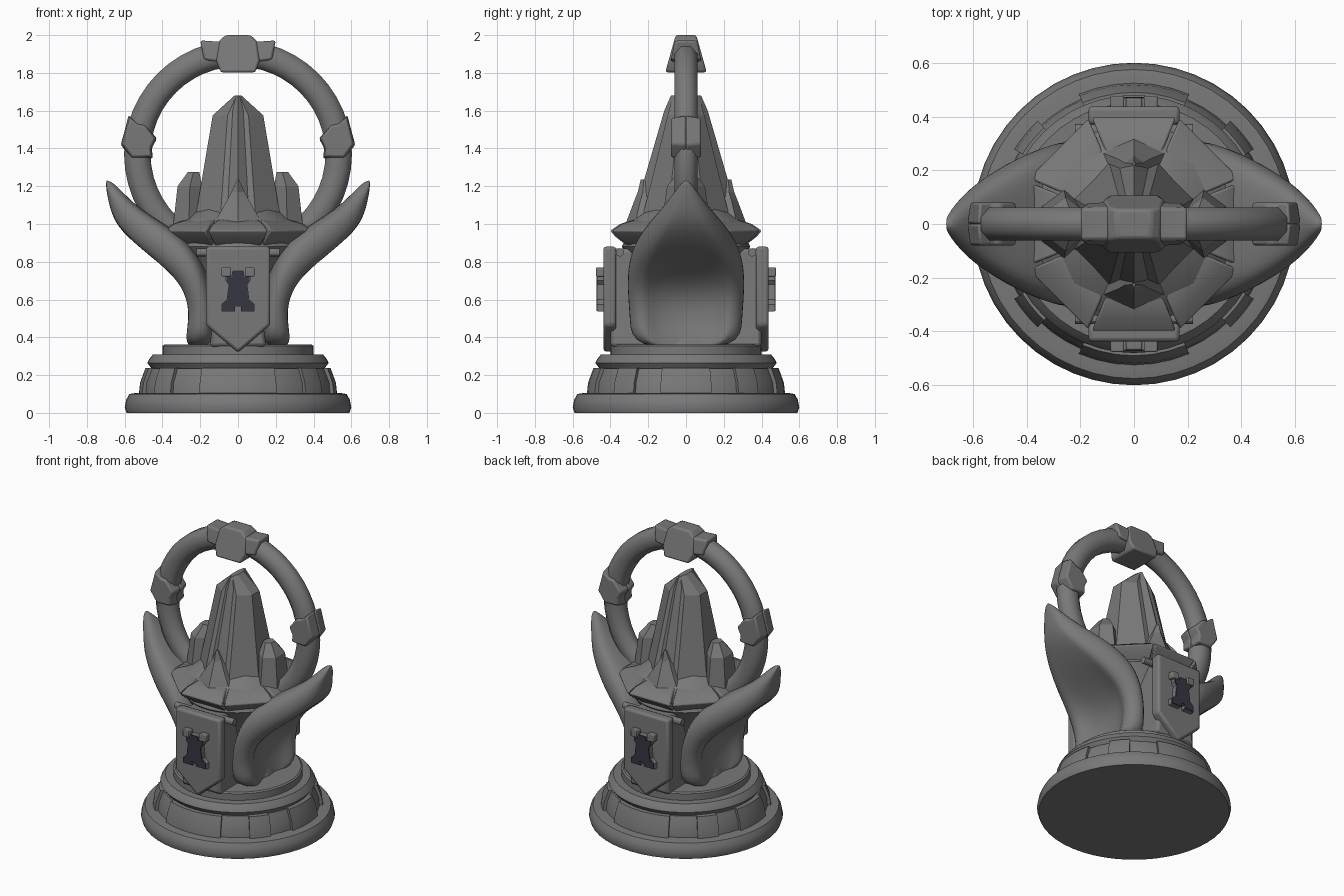
import bpy, bmesh, math
from mathutils import Vector, Matrix

if "Cube" in bpy.data.objects:
    bpy.data.objects.remove(bpy.data.objects["Cube"])


def material(name, rgb):
    m = bpy.data.materials.new(name)
    m.use_nodes = True
    m.diffuse_color = (*rgb, 1)
    node = next(n for n in m.node_tree.nodes if n.type == 'BSDF_PRINCIPLED')
    node.inputs["Base Color"].default_value = (*rgb, 1)
    return m


STONE = material("grey stone", (0.19, 0.19, 0.19))
DARK = material("dark slate blue", (0.035, 0.037, 0.055))


def finish(name, bm, mat=STONE, angle=30, bevel=0, mirror=None, subdivide=0):
    """Turn a bmesh into a shaded object with optional modifiers."""
    bmesh.ops.remove_doubles(bm, verts=bm.verts, dist=1e-5)
    bmesh.ops.recalc_face_normals(bm, faces=bm.faces)
    mesh = bpy.data.meshes.new(name)
    bm.to_mesh(mesh)
    bm.free()
    ob = bpy.data.objects.new(name, mesh)
    bpy.context.collection.objects.link(ob)
    mesh.materials.append(mat)
    bpy.ops.object.select_all(action='DESELECT')
    ob.select_set(True)
    bpy.context.view_layer.objects.active = ob
    bpy.ops.object.shade_smooth_by_angle(angle=math.radians(angle))
    if bevel:
        mod = ob.modifiers.new("bevel", 'BEVEL')
        mod.width, mod.segments = bevel, 2
    if mirror:
        mod = ob.modifiers.new("mirror", 'MIRROR')
        mod.use_axis = [a in mirror for a in "xyz"]
        mod.use_mirror_merge = False
    if subdivide:
        mod = ob.modifiers.new("subdivision", 'SUBSURF')
        mod.levels = mod.render_levels = subdivide


def loft(rings, closed=False, bm=None):
    """Skin equal-length loops of points; cap the ends unless closed."""
    bm = bm or bmesh.new()
    rows = [[bm.verts.new(p) for p in ring] for ring in rings]
    n = len(rows[0])
    pairs = list(zip(rows, rows[1:])) + ([(rows[-1], rows[0])] if closed else [])
    for a, b in pairs:
        for i in range(n):
            j = (i + 1) % n
            bm.faces.new((a[i], a[j], b[j], b[i]))
    if not closed:
        bm.faces.new(rows[0])
        bm.faces.new(rows[-1])
    return bm


def lathe(profile, steps, start=0, end=360, bm=None):
    full = end - start == 360
    rings = []
    for k in range(steps if full else steps + 1):
        a = math.radians(start + (end - start) * k / steps)
        rings.append([(r * math.cos(a), r * math.sin(a), z) for r, z in profile])
    return loft(rings, full, bm)


def prism(outline, y0, y1, taper=1, bm=None):
    """Extrude an x-z outline along y; the y0 end is scaled by taper."""
    c = sum((Vector(p) for p in outline), Vector((0, 0))) / len(outline)
    small = [c + (Vector(p) - c) * taper for p in outline]
    return loft([[(p[0], y0, p[1]) for p in small],
                 [(p[0], y1, p[1]) for p in outline]], bm=bm)


def narrow_upwards(bm, z0, z1, factor):
    """Squeeze depth gradually from full at z0 to factor at z1."""
    for v in bm.verts:
        v.co.y *= 1 + (factor - 1) * (v.co.z - z0) / (z1 - z0)
    return bm


def sym(half):
    """Complete an outline from its right half, listed top to bottom."""
    return half + [(-x, z) for x, z in reversed(half) if x]


def crystal(levels, sides, turn=0.5):
    """Each level is centre x, centre y, radius x, radius y, z."""
    angles = [2 * math.pi * (i + turn) / sides for i in range(sides)]
    return loft([[(cx + rx * math.cos(a), cy + ry * math.sin(a), z) for a in angles]
                 for cx, cy, rx, ry, z in levels])


# Stepped round base
finish("base_plinth", lathe([(0, 0), (.59, 0), (.6, .03), (.592, .07), (.575, .1),
                             (.545, .105), (0, .105)], 48))
finish("base_lower_tier", lathe([(0, .1), (.505, .1), (.5, .16), (.47, .235), (0, .235)], 48))
finish("base_middle_tier", lathe([(0, .23), (.455, .23), (.48, .265), (.47, .285),
                                  (.45, .31), (0, .31)], 48))
finish("base_top_tier", lathe([(0, .3), (.4, .3), (.4, .355), (.39, .362), (0, .362)], 48))

# Raised stones around the lower tier: wide ones on the axes, short ones between
stones = bmesh.new()
for half_turn in (0, 180):
    for a, b in ((-15, 15), (32, 47), (67, 113), (133, 148)):
        lathe([(.44, .1), (.525, .1), (.518, .16), (.49, .238), (.44, .238)], 6,
              a + half_turn, b + half_turn, stones)
finish("base_stones", stones)

# Stem and the block that carries the banners
finish("stem", lathe([(0, .34), (.25, .34), (.21, .45), (.2, .58), (.25, .75), (.34, .88),
                      (.3, .96), (0, .96)], 32))
block = sym([(.13, .87), (.13, .5), (.15, .35)])
finish("banner_block", prism(block, -.4, .4), bevel=.02)

# Flared side wings: edge x z, crest x z, half width, depth of the outer hollow
wing_rows = [(.15, .33, .315, .33, .30, .07), (.14, .5, .27, .5, .305, .08),
             (.16, .66, .295, .64, .32, .08), (.21, .81, .385, .745, .315, .07),
             (.30, .93, .50, .85, .275, .01), (.45, 1.03, .6, .96, .195, -.02),
             (.58, 1.11, .66, 1.06, .115, -.02), (.70, 1.245, .705, 1.235, .008, 0)]
sections = []
for xe, ze, xo, zo, w, hollow in wing_rows:
    half = [(xe, w, ze), ((xe + xo) / 2 + .02, w * .97, (ze + zo) / 2),
            (xo, w * .72, zo), (xo - hollow * .75, w * .52, zo)]
    other = [(x, -y, z) for x, y, z in reversed(half)]
    inner = [(xe - .03, y * w, ze - .01) for y in (-.5, 0, .5)]
    sections.append(half + [(xo - hollow, 0, zo)] + other + inner)
finish("side_wings", loft(sections), angle=180, mirror="x", subdivide=2)

# Hanging banners and their rods
banner = sym([(.17, .88), (.17, .465), (0, .32)])
finish("banners", prism(banner, -.438, -.37), bevel=.015, mirror="y")
rods = bmesh.new()
bmesh.ops.create_cone(rods, cap_ends=True, segments=12, radius1=.022, radius2=.022, depth=.44,
                      matrix=Matrix.Translation((0, -.35, .85)) @ Matrix.Rotation(math.pi / 2, 4, 'Y'))
finish("banner_rods", rods, mirror="y")

# Tower reliefs: grey body and merlons with a dark front
tower = sym([(.065, .73), (.065, .7), (.05, .68), (.06, .6), (.088, .575), (.088, .537),
             (.015, .537), (.015, .56)])
finish("tower_relief", prism(tower, -.468, -.43), mirror="y")
front = sym([(.025, .745), (.03, .722), (.062, .722), (.062, .7), (.047, .68), (.057, .6),
             (.085, .575), (.085, .54), (.015, .54), (.015, .565)])
finish("tower_front", prism(front, -.473, -.466), DARK, mirror="y")
merlons = bmesh.new()
for x, w, top in ((-.062, .025, .77), (0, .03, .75), (.062, .025, .77)):
    prism([(x - w, .722), (x + w, .722), (x + w, top), (x - w, top)],
          -.476 if x else -.468, -.43, bm=merlons)
finish("tower_merlons", merlons, bevel=.005, mirror="y")

# Rocky bowl: a mound inside an octagonal rim of eight pointed stones
finish("bowl", lathe([(0, .86), (.29, .86), (.36, .93), (.37, .96), (.33, 1.0), (.27, 1.04),
                      (.2, 1.09), (.13, 1.12), (0, 1.13)], 16), angle=40)
rim = bmesh.new()
for k in range(8):
    lathe([(.26, .88), (.32, .875), (.405, .935), (.43, .965), (.375, 1.0), (.29, 1.025),
           (.26, 1.02)], 1, 45 * k - 21.5, 45 * k + 21.5, rim)
finish("bowl_rim_stones", rim, bevel=.008)

# Central crystal: faceted shaft with a roof-like peak and front and back ridges
finish("main_crystal", crystal([(0, 0, .25, .26, 1.0), (0, 0, .145, .105, 1.575),
                                (0, 0, .02, .075, 1.68)], 8), angle=15)
ridge = crystal([(0, -.24, .06, .05, 1.0), (0, -.085, .035, .03, 1.6),
                 (0, -.07, .008, .01, 1.68)], 4, turn=0)
finish("crystal_ridges", ridge, angle=15, mirror="y")

# Small crystals around the central one
side = crystal([(.26, 0, .095, .13, 1.0), (.255, 0, .075, .1, 1.2), (.235, 0, .035, .04, 1.275)], 6)
finish("side_crystals", side, angle=15, mirror="x")
spike = crystal([(0, -.22, .15, .1, 1.0), (0, -.21, .07, .065, 1.12),
                 (0, -.2, .04, .055, 1.17), (0, -.21, .006, .03, 1.235)], 6)
finish("front_and_back_crystals", spike, angle=15, mirror="y")

# Upright ring
ring_z, ring_r = 1.37, .533
sections = []
for k in range(48):
    a = 2 * math.pi * k / 48
    loop = []
    for i in range(8):
        b = 2 * math.pi * (i + .5) / 8
        r = ring_r + .076 * math.cos(b)
        loop.append((r * math.cos(a), .067 * math.sin(b), ring_z + r * math.sin(a)))
    sections.append(loop)
finish("ring", loft(sections, True), angle=50)

# Clasps on the ring: the top one narrows upwards, the side ones point outwards
band = sym([(.07, 1.975), (.1, 1.965), (.2, 1.972), (.18, 1.87), (.11, 1.86)])
finish("top_clasp_band", narrow_upwards(prism(band, -.09, .09), 1.82, 2, .6), bevel=.012)
core = sym([(.065, 2.0), (.1, 1.97), (.115, 1.865), (.092, 1.803)])
finish("top_clasp_centre", narrow_upwards(prism(core, -.105, .105), 1.82, 2, .52), bevel=.012)
side_clasp = [(.58, 1.578), (.53, 1.535), (.49, 1.53), (.428, 1.452), (.455, 1.4),
              (.45, 1.345), (.565, 1.34), (.622, 1.42), (.6, 1.5)]
finish("side_clasps", prism(side_clasp, -.08, 0, .88), bevel=.01, mirror="xy")
